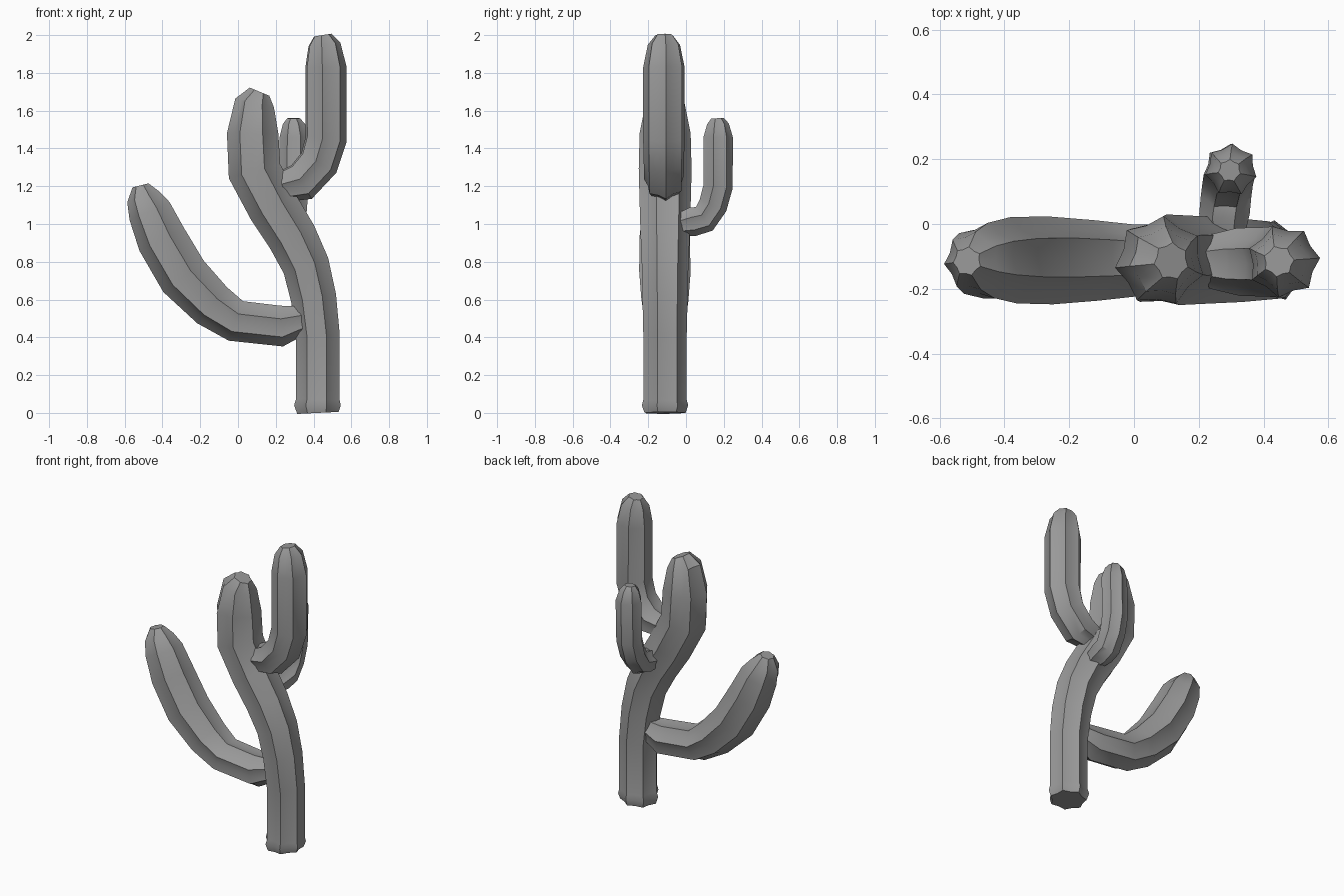
import bpy
import bmesh
from math import cos, sin, pi, radians
from mathutils import Vector

RIBS = 7       # ridges around every stem
VALLEY = 0.84  # groove radius relative to ridge radius
DEPTH = -0.115  # plane in which the trunk and the two big arms lie

cube = bpy.data.objects.get("Cube")
if cube:
    bpy.data.objects.remove(cube, do_unlink=True)

skin = bpy.data.materials.new("cactus grey")
skin.use_nodes = True
colour = (0.32, 0.32, 0.32, 1)
skin.diffuse_color = colour
skin.node_tree.nodes["Principled BSDF"].inputs["Base Color"].default_value = colour


def stem(name, path, radii, phase, side_axis):
    """Sweep a ribbed star section along a path bending around side_axis."""
    points = [Vector(p) for p in path]
    bm = bmesh.new()
    rings = []
    for i, (centre, radius) in enumerate(zip(points, radii)):
        before = (centre - points[i - 1]).normalized() if i else Vector()
        after = (points[i + 1] - centre).normalized() if i + 1 < len(points) else Vector()
        tangent = (before + after).normalized()
        if side_axis == "Y":
            v = Vector((0, 1, 0))
            u = v.cross(tangent)
        else:
            u = Vector((1, 0, 0))
            v = tangent.cross(u)
        ring = []
        for k in range(RIBS * 2):
            a = radians(phase) + k * pi / RIBS
            r = radius * (VALLEY if k % 2 else 1)
            ring.append(bm.verts.new(centre + (u * cos(a) + v * sin(a)) * r))
        rings.append(ring)
    for low, high in zip(rings, rings[1:]):
        for k in range(RIBS * 2):
            n = (k + 1) % (RIBS * 2)
            bm.faces.new((low[k], low[n], high[n], high[k]))
    bm.faces.new(rings[0][::-1])
    bm.faces.new(rings[-1])
    bmesh.ops.recalc_face_normals(bm, faces=bm.faces)

    mesh = bpy.data.meshes.new(name)
    bm.to_mesh(mesh)
    bm.free()
    mesh.materials.append(skin)
    obj = bpy.data.objects.new(name, mesh)
    bpy.context.collection.objects.link(obj)
    bpy.ops.object.select_all(action="DESELECT")
    obj.select_set(True)
    bpy.context.view_layer.objects.active = obj
    bpy.ops.object.shade_smooth_by_angle(angle=radians(35))
    return obj


def flat(pairs):
    """Place (x, z) pairs in the plane of the trunk."""
    return [(x, DEPTH, z) for x, z in pairs]


# Trunk with a slightly flared foot and an S-bend
stem("trunk",
     flat([(.425, 0), (.423, .04), (.425, .07), (.425, .41), (.402, .61), (.362, .78),
           (.29, .93), (.19, 1.09), (.09, 1.28), (.08, 1.48), (.09, 1.64), (.115, 1.7)]),
     [.113, .127, .119, .119, .124, .128, .135, .14, .145, .14, .108, .058],
     34, "Y")

# Long low arm sweeping out and up
stem("low_arm",
     flat([(.35, .495), (.23, .463), (-.01, .49), (-.135, .573), (-.285, .725),
           (-.4, .92), (-.465, 1.07), (-.5, 1.145), (-.515, 1.205)]),
     [.075, .112, .115, .128, .14, .137, .12, .092, .045],
     31, "Y")

# Tall arm rising past the trunk tip
stem("tall_arm",
     flat([(.235, 1.2), (.335, 1.225), (.425, 1.325), (.463, 1.45),
           (.462, 1.83), (.455, 1.95), (.447, 2.0)]),
     [.085, .108, .11, .113, .113, .088, .048],
     5, "Y")

# Small arm on the back
stem("back_arm",
     [(.28, -.05, .995), (.28, .035, 1.015), (.285, .095, 1.03), (.29, .14, 1.1),
      (.295, .167, 1.2), (.3, .167, 1.46), (.297, .167, 1.53), (.295, .165, 1.56)],
     [.06, .08, .08, .08, .081, .081, .06, .035],
     36, "X")
